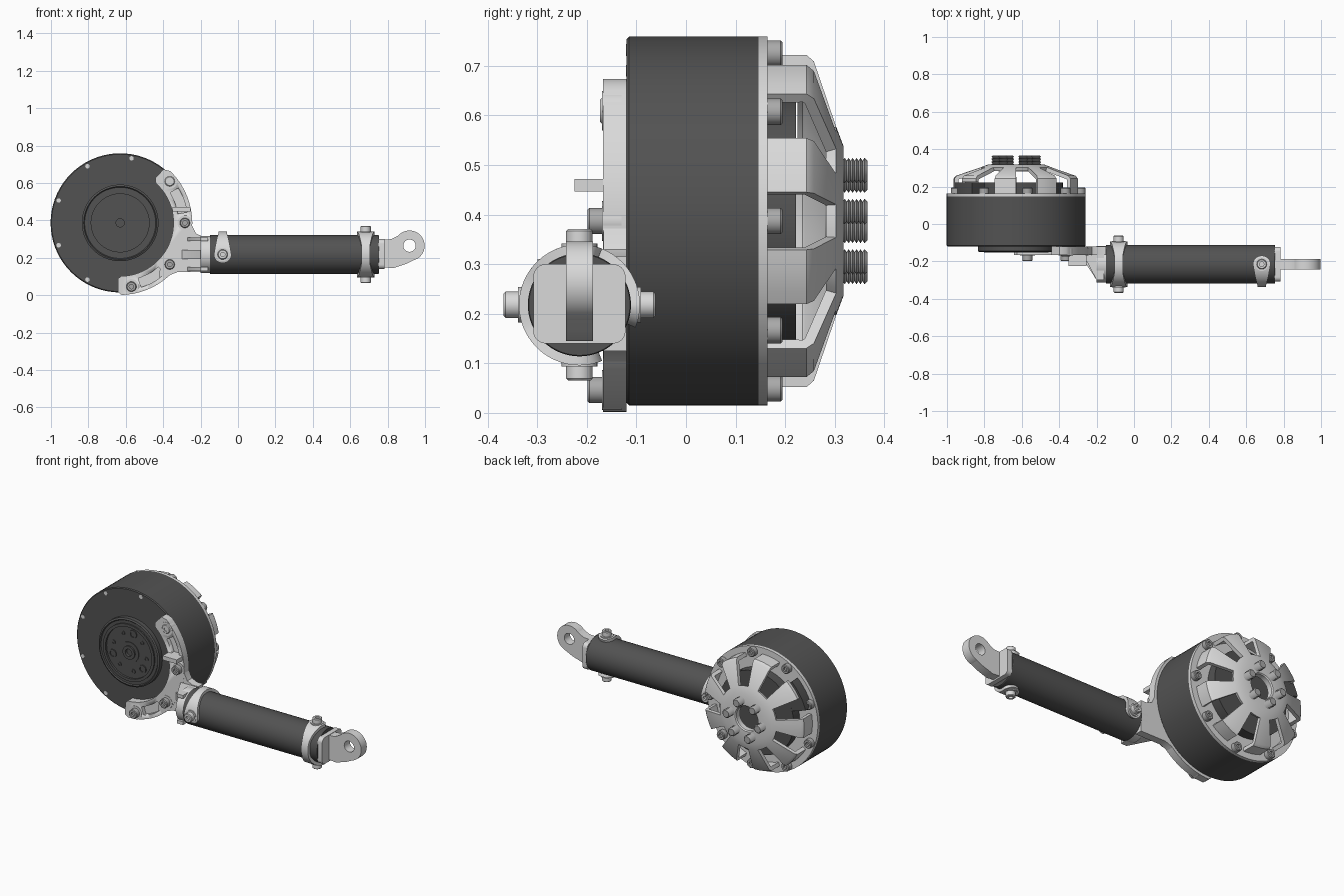
import bpy, bmesh
from math import sin, cos, radians, sqrt, pi

if "Cube" in bpy.data.objects:
    bpy.data.objects.remove(bpy.data.objects["Cube"])


def material(name, v):
    m = bpy.data.materials.new(name)
    m.use_nodes = True
    m.diffuse_color = (v, v, v, 1)
    m.node_tree.nodes["Principled BSDF"].inputs["Base Color"].default_value = (v, v, v, 1)
    return m


LIGHT = material("light grey metal", 0.7)
STEEL = material("mid grey steel", 0.4)
DARK = material("dark grey casing", 0.085)

CX, CZ = -0.63, 0.387        # drum axis
TY, TZ = -0.215, 0.218       # tube axis


def place(axis, u, v, t):
    return {"x": (t, u, v), "y": (u, t, v), "z": (u, v, t)}[axis]


def finish(name, bm, mat, loc=(0, 0, 0), fix=True, mods=()):
    if fix:
        bmesh.ops.remove_doubles(bm, verts=bm.verts, dist=1e-5)
        bmesh.ops.recalc_face_normals(bm, faces=bm.faces)
    me = bpy.data.meshes.new(name)
    bm.to_mesh(me)
    bm.free()
    me.materials.append(mat)
    ob = bpy.data.objects.new(name, me)
    bpy.context.collection.objects.link(ob)
    ob.location = loc
    bpy.ops.object.select_all(action="DESELECT")
    ob.select_set(True)
    bpy.context.view_layer.objects.active = ob
    for kind, settings in mods:
        md = ob.modifiers.new(kind, kind)
        for k, val in settings.items():
            setattr(md, k, val)
        bpy.ops.object.modifier_apply(modifier=md.name)
    bpy.ops.object.shade_smooth_by_angle(angle=radians(32))
    return ob


def lathe(name, profile, mat, loc, axis="y", steps=72, skip=None, mods=()):
    """Turn (radius, height) points around an axis; skip(ring, degrees) leaves gaps."""
    bm = bmesh.new()
    rows = [[bm.verts.new(place(axis, r * cos(2 * pi * j / steps), r * sin(2 * pi * j / steps), t))
             for j in range(steps)] for r, t in profile]
    for i in range(len(rows) - 1):
        for j in range(steps):
            if skip and skip(i, (j + 0.5) * 360 / steps):
                continue
            k = (j + 1) % steps
            bm.faces.new((rows[i][j], rows[i + 1][j], rows[i + 1][k], rows[i][k]))
    return finish(name, bm, mat, loc, skip is None, mods)


def rod(name, r, t0, t1, mat, loc, axis="y", steps=32):
    return lathe(name, [(0, t0), (r, t0), (r, t1), (0, t1)], mat, loc, axis, steps)


def tube_ring(name, r0, r1, t0, t1, mat, loc, steps=32):
    return lathe(name, [(r0, t0), (r1, t0), (r1, t1), (r0, t1), (r0, t0)], mat, loc, "y", steps)


def prism(name, pts, t0, t1, mat, axis="y", loc=(0, 0, 0)):
    bm = bmesh.new()
    a, b = [[bm.verts.new(place(axis, u, v, t)) for u, v in pts] for t in (t0, t1)]
    bm.faces.new(a)
    bm.faces.new(b)
    for i in range(len(pts)):
        k = (i + 1) % len(pts)
        bm.faces.new((a[i], a[k], b[k], b[i]))
    return finish(name, bm, mat, loc)


def arc(r, a0, a1, n=24, u=0.0, v=0.0):
    return [(u + r * cos(radians(a0 + (a1 - a0) * i / n)),
             v + r * sin(radians(a0 + (a1 - a0) * i / n))) for i in range(n + 1)]


def around(r, deg, y=0.0):
    return (CX + r * cos(radians(deg)), y, CZ + r * sin(radians(deg)))


def bolt(name, loc, axis, d, h, mat, r=0.027):
    """Socket head screw standing h along the axis in direction d."""
    lathe(name, [(0, 0), (r, 0), (r, d * (h - 0.004)), (r - 0.004, d * h), (0.012, d * h),
                 (0.012, d * (h - 0.012)), (0, d * (h - 0.012))], mat, loc, axis, 18)


DRUM = (CX, 0, CZ)
# drum casing, rear flange and inner core
lathe("drum_casing", [(0, -.12), (.367, -.12), (.372, -.115), (.372, .146), (0, .146)], DARK, DRUM)
rod("rear_flange", .372, .146, .164, LIGHT, DRUM, steps=72)
rod("inner_core", .25, .164, .222, DARK, DRUM, steps=48)

# stepped front hub
lathe("front_hub", [(0, -.136), (.022, -.136), (.022, -.152), (.04, -.152), (.04, -.144),
                    (.062, -.144), (.062, -.14), (.155, -.14), (.155, -.152), (.172, -.152),
                    (.172, -.144), (.19, -.144), (.195, -.15), (.205, -.145), (.205, -.12), (0, -.12)],
      DARK, DRUM)
for k in range(3):
    base = 78 + 120 * k
    tube_ring("hub_large_collar", .017, .024, -.146, -.139, DARK, around(.118, base), 24)
    for off in (35, 85):
        tube_ring("hub_small_collar", .007, .013, -.144, -.139, DARK, around(.113, base + off), 16)

# rim screws on the front, flange screws on the back
for k in range(9):
    rod("rim_screw", .012, -.121, -.119, LIGHT, around(.35, 40 * k), steps=16)
    bolt("flange_screw", around(.343, 40 * k, .164), "y", 1, .031, STEEL)

# spoked dome cover: nine slots, wall opened wider for the connector
dome = [(.335, .164), (.335, .225), (.335, .243), (.322, .258), (.19, .303),
        (.15, .318), (.078, .318), (.072, .312), (.072, .28)]


def slot(ring, deg):
    near = abs((deg + 20) % 40 - 20)
    return ring < 4 and near < 10 or ring < 1 and 120 < deg < 160


lathe("spoked_cover", dome, LIGHT, DRUM, skip=slot,
      mods=[("SOLIDIFY", dict(thickness=.022, offset=-1))])
prism("connector", arc(.345, 133, 163, 8) + arc(.25, 163, 133, 8), .164, .222, DARK, loc=DRUM)

# threaded studs on the cover
thread = [(0, .315)]
for i in range(6):
    thread += [(.02, .316 + i * .008), (.026, .32 + i * .008)]
thread += [(.02, .366), (0, .366)]
for k in range(6):
    lathe("threaded_stud", thread, STEEL, around(.108, 10 + 60 * k), steps=16)

# crescent bracket with milled pockets
outline = (arc(.385, -89, 46, 48) + [(.368 * cos(radians(51)), .368 * sin(radians(51)))]
           + [(.305 * cos(radians(52)), .305 * sin(radians(52)))] + arc(.285, 48, -89, 48)
           + [(.298 * cos(radians(-92)), .298 * sin(radians(-92))),
              (.37 * cos(radians(-92)), .37 * sin(radians(-92)))])
bracket = prism("crescent_bracket", outline, -.167, -.12, LIGHT, loc=DRUM)
for a0, a1 in ((-72, -49), (9, 31)):
    cut = prism("pocket_cutter", arc(.362, a0, a1, 10) + arc(.312, a1, a0, 10), -.2, -.143, LIGHT, loc=DRUM)
    cut.hide_render = True
    bpy.context.view_layer.objects.active = bracket
    md = bracket.modifiers.new("pocket", "BOOLEAN")
    md.operation, md.object, md.solver = "DIFFERENCE", cut, "EXACT"
    bpy.ops.object.modifier_apply(modifier=md.name)
    bpy.data.objects.remove(cut)
for a, stand in ((40, .006), (0, .032), (-40, .032), (-80, .032)):
    rod("bracket_boss", .04, -.169, -.13, LIGHT, around(.346, a))
    bolt("bracket_screw", around(.346, a, -.167), "y", -1, stand, LIGHT if stand < .01 else STEEL)
prism("bracket_fin", [(-.35, .447), (-.255, .447), (-.255, .472), (-.35, .472)], -.225, -.14, LIGHT)

# neck joining bracket and tube
prism("neck_web", [(-.26, .45), (-.245, .37), (-.225, .33), (-.19, .315), (-.15, .315), (-.15, .125),
                   (-.32, .125), (-.36, .11), (-.42, .07), (-.42, .13), (-.34, .3)], -.166, -.12, LIGHT)
prism("neck_wedge", [(-.3, -.13), (-.3, -.166), (-.265, -.2), (-.2, -.3), (-.15, -.3), (-.15, -.13)],
      .195, .242, LIGHT, "z")
for z0 in (.13, .29):
    prism("neck_cheek", [(-.27, -.13), (-.27, -.166), (-.2, -.3), (-.16, -.3), (-.16, -.13)],
          z0, z0 + .02, LIGHT, "z")
rod("neck_plug", .098, -.2, -.12, LIGHT, (0, TY, TZ), "x", 48)

# main tube
lathe("main_tube", [(0, -.15), (.102, -.15), (.104, -.147), (.104, .75), (.102, .753), (0, .753)],
      DARK, (0, TY, TZ), "x", 64)


def saddle(name, x, turn):
    """Half collar that widens into rounded ends; turn maps (across, over) to y, z."""
    bm = bmesh.new()
    rows, n, ro, boss = [], 64, .122, .047
    limit = pi / 2 + boss / ro
    for i in range(n + 1):
        phi = limit * sin(pi * (i / n - .5))
        s = (abs(phi) - pi / 2) * ro
        w = sqrt(max(boss ** 2 - s * s, 1e-6)) if s > 0 else .023 + .024 * max(0, 1 + s / .14)
        rows.append([bm.verts.new((x + sx * w, *turn(r * sin(phi), r * cos(phi))))
                     for sx, r in ((-1, .1), (1, .1), (1, ro), (-1, ro))])
    for a, b in zip(rows, rows[1:]):
        for k in range(4):
            m = (k + 1) % 4
            bm.faces.new((a[k], a[m], b[m], b[k]))
    bm.faces.new(rows[0])
    bm.faces.new(rows[-1])
    finish(name, bm, LIGHT)


# two clamps, at right angles to each other
saddle("inner_clamp", -.082, lambda a, o: (TY + a, TZ + o))
saddle("outer_clamp", .683, lambda a, o: (TY - o, TZ + a))
for d in (-1, 1):
    for nm, x, axis in (("inner", -.082, "y"), ("outer", .683, "z")):
        off = (0, d * .1) if axis == "z" else (d * .1, 0)
        loc = (x, TY + off[0], TZ + off[1])
        rod(nm + "_clamp_boss", .036, 0, d * .024, LIGHT, loc, axis)
        bolt(nm + "_clamp_pin", loc, axis, d, .053, LIGHT)

# end plate
corner = .025
plate = []
for su, sv, a in ((1, 1, 0), (-1, 1, 90), (-1, -1, 180), (1, -1, 270)):
    plate += arc(corner, a, a + 90, 6, TY + su * (.093 - corner), .22 + sv * (.08 - corner))
prism("end_plate", plate, .75, .782, LIGHT, "x")

# eye lug: a ring joined to the plate by an arm with a hollow end
EX, EZ = .917, .265
tube_ring("eye_ring", .033, .081, -.027, .027, LIGHT, (EX, TY, EZ), 48)
arm = [(.77, .15), (.83, .145), (.9, .168), (.945, .19)] + arc(.06, -62, -245, 24, EX, EZ)
arm += [(.883, .338), (.85, .315), (.82, .3), (.77, .297)]
prism("lug_arm", arm, TY - .027, TY + .027, LIGHT)
